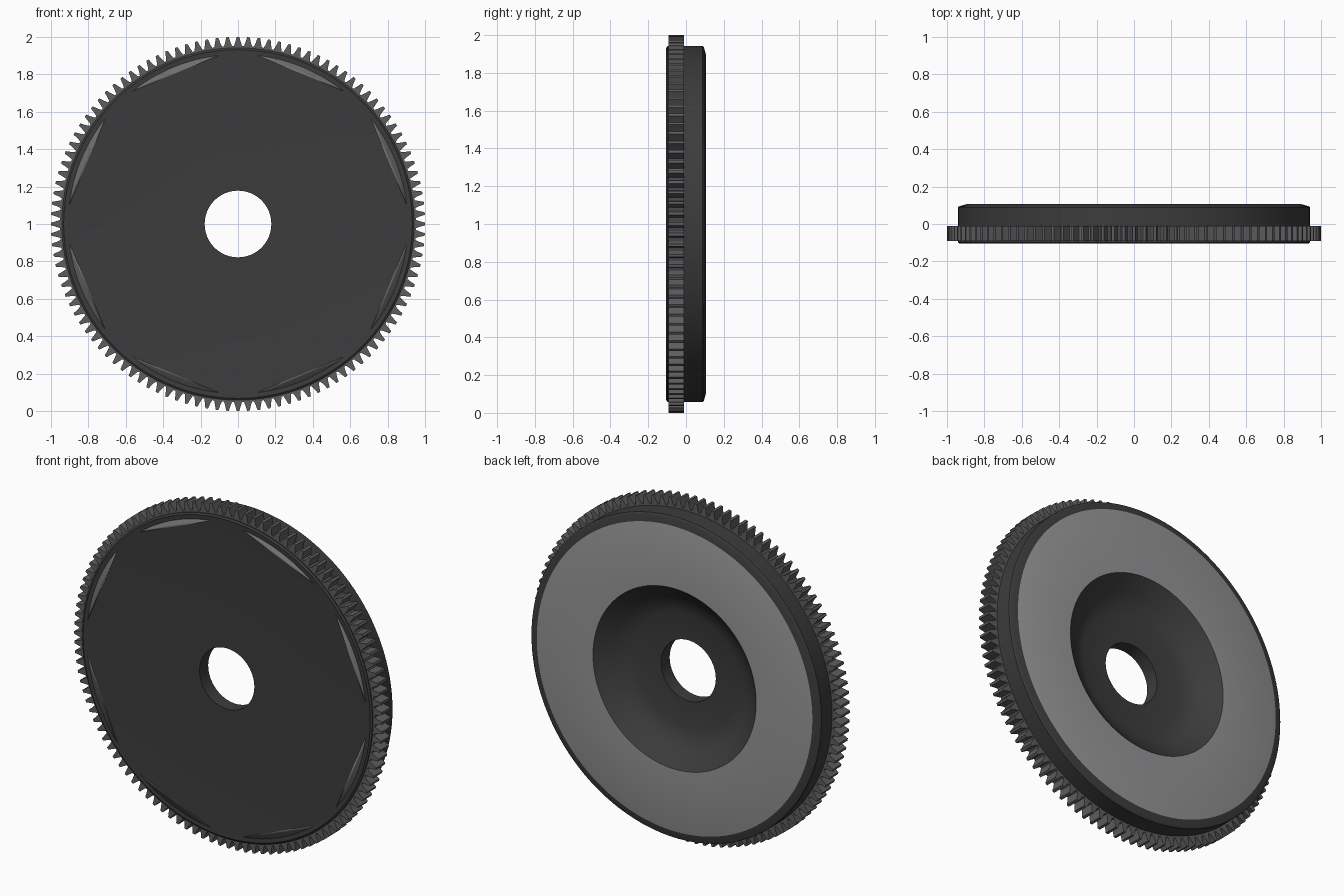
import bpy, bmesh
from math import sin, cos, pi, radians

if "Cube" in bpy.data.objects:
    bpy.data.objects.remove(bpy.data.objects["Cube"])

SEG = 128
CENTRE_Z = 1.0


def material(name, v):
    m = bpy.data.materials.new(name)
    m.diffuse_color = (v, v, v * 1.03, 1)
    m.use_nodes = True
    m.node_tree.nodes["Principled BSDF"].inputs["Base Color"].default_value = m.diffuse_color
    return m


dark = material("dark_steel", 0.045)
tooth_grey = material("tooth_steel", 0.11)
light = material("machined_face", 0.30)
mid = material("worn_flat", 0.16)


def at(r, a, y):
    return (r * sin(a), y, CENTRE_Z + r * cos(a))


def finish(name, bm, mats, angle=30):
    bmesh.ops.recalc_face_normals(bm, faces=bm.faces)
    me = bpy.data.meshes.new(name)
    bm.to_mesh(me)
    bm.free()
    for m in mats:
        me.materials.append(m)
    ob = bpy.data.objects.new(name, me)
    bpy.context.collection.objects.link(ob)
    bpy.ops.object.select_all(action='DESELECT')
    ob.select_set(True)
    bpy.context.view_layer.objects.active = ob
    bpy.ops.object.shade_smooth_by_angle(angle=radians(angle))
    return ob


def bridge(bm, a, b, mat=0):
    n = len(a)
    for i in range(n):
        j = (i + 1) % n
        bm.faces.new((a[i], a[j], b[j], b[i])).material_index = mat


# Disc body: closed (radius, y) profile turned about the y axis
profile = [(0.178, -0.103), (0.912, -0.103), (0.932, -0.105), (0.942, -0.098),
           (0.942, 0.088), (0.937, 0.094), (0.895, 0.106),
           (0.53, 0.106), (0.50, 0.08), (0.45, 0.035), (0.40, 0.0),
           (0.34, -0.018), (0.178, -0.022)]
bm = bmesh.new()
rings = [[bm.verts.new(at(r, 2 * pi * i / SEG, y)) for i in range(SEG)] for r, y in profile]
for k in range(len(rings)):
    bridge(bm, rings[k], rings[(k + 1) % len(rings)], 1 if k == 6 else 0)
finish("disc_body", bm, [dark, light])

# Ring gear: tapered teeth around a thin band
TEETH = 112
pitch = 2 * pi / TEETH
tooth = [(-0.40, 0.952), (-0.25, 0.975), (-0.13, 1.0), (0.13, 1.0), (0.25, 0.975), (0.40, 0.952)]
bm = bmesh.new()
loops = []
for y in (-0.092, -0.010):
    outer, inner = [], []
    for t in range(TEETH):
        for off, r in tooth:
            a = (t + off) * pitch
            outer.append(bm.verts.new(at(r, a, y)))
            inner.append(bm.verts.new(at(0.935, a, y)))
    loops.append((outer, inner))
(fo, fi), (bo, bi) = loops
bridge(bm, fo, bo)
bridge(bm, bo, bi)
bridge(bm, bi, fi)
bridge(bm, fi, fo)
finish("ring_gear", bm, [tooth_grey], 10)

# Eight narrow circle segments on the front face
bm = bmesh.new()
for k in range(8):
    mid_a = radians(22.5 + 45 * k)
    arc = [mid_a + radians(-16 + 32 * i / 12) for i in range(13)]
    bm.faces.new([bm.verts.new(at(0.907, a, -0.1045)) for a in reversed(arc)])
ob = finish("front_flats", bm, [mid])
# Thin backing so the segments sit on the disc
s = ob.modifiers.new("thickness", 'SOLIDIFY')
s.thickness = 0.002
s.offset = 0
